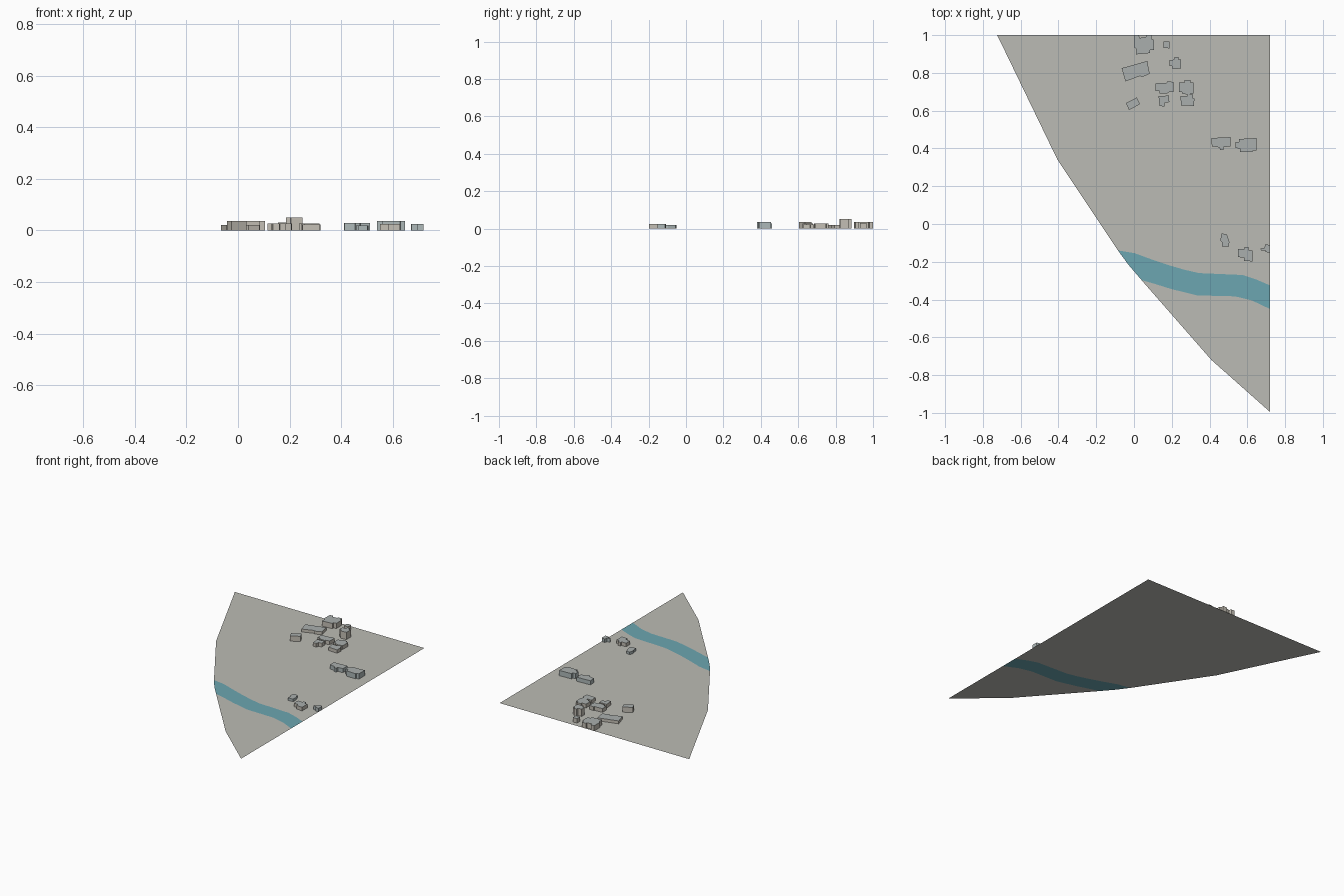
import bpy, bmesh


def material(name, rgb):
    m = bpy.data.materials.new(name)
    m.diffuse_color = (*rgb, 1)
    return m


GROUND = material("ground", (0.50, 0.50, 0.46))
WATER = material("water", (0.15, 0.38, 0.44))
ROOF = material("roof", (0.40, 0.43, 0.42))
BEIGE = material("beige_wall", (0.55, 0.52, 0.46))
BLUE = material("blue_wall", (0.42, 0.48, 0.48))


def plot(name, pts, mats, height=0.0):
    """Flat outline, or walls and flat roof when a height is given."""
    bm = bmesh.new()
    area = sum(a[0] * b[1] - b[0] * a[1] for a, b in zip(pts, pts[1:] + pts[:1]))
    if area < 0:
        pts = pts[::-1]
    top = [bm.verts.new((x, y, height)) for x, y in pts]
    bm.faces.new(top)
    if height:
        low = [bm.verts.new((x, y, 0)) for x, y in pts]
        n = len(pts)
        for i in range(n):
            j = (i + 1) % n
            bm.faces.new((low[i], low[j], top[j], top[i])).material_index = 1
    me = bpy.data.meshes.new(name)
    bm.to_mesh(me)
    bm.free()
    for m in mats:
        me.materials.append(m)
    ob = bpy.data.objects.new(name, me)
    bpy.context.collection.objects.link(ob)
    return ob


def building(name, height, wall, pts):
    plot(name, pts, (ROOF, wall), height)


# River between its two banks, with ground on either side
north_bank = [(-.085, -.14), (.005, -.155), (.10, -.19), (.19, -.22), (.27, -.243),
              (.345, -.26), (.575, -.27), (.645, -.293), (.72, -.325)]
south_bank = [(.04, -.297), (.12, -.32), (.20, -.345), (.335, -.378), (.535, -.383),
              (.625, -.405), (.72, -.45)]
plot("river", north_bank + south_bank[::-1] + [(-.03, -.215)], [WATER])
plot("north_ground", north_bank + [(.72, 1), (-.725, 1), (-.70, .95), (-.405, .34)], [GROUND])
plot("south_ground", south_bank + [(.72, -.995), (.41, -.72)], [GROUND])

# Northern cluster of buildings
building("north_hall", .036, BEIGE, [
    (0, 1), (.025, 1), (.03, .985), (.063, .99), (.063, 1), (.093, 1), (.093, .98),
    (.105, .975), (.105, .92), (.085, .92), (.085, .905), (.01, .898), (.01, .93), (0, .935)])
building("long_hall", .020, BEIGE, [
    (-.065, .825), (.07, .863), (.083, .795), (.04, .777), (.033, .784), (-.045, .755)])
building("west_house", .036, BEIGE, [(-.043, .64), (.015, .67), (.032, .635), (-.026, .603)])
building("shed", .030, BEIGE, [(.155, .965), (.187, .965), (.187, .93), (.155, .932)])
building("tower_house", .050, BEIGE, [
    (.187, .868), (.212, .87), (.215, .885), (.235, .885), (.235, .87), (.25, .87),
    (.25, .823), (.205, .82), (.203, .835), (.187, .837)])
building("middle_house", .026, BEIGE, [
    (.115, .745), (.175, .748), (.175, .755), (.21, .752), (.208, .70), (.18, .697),
    (.178, .69), (.135, .69), (.135, .703), (.115, .703)])
building("middle_east_house", .026, BEIGE, [
    (.237, .75), (.268, .75), (.268, .762), (.298, .762), (.298, .75), (.315, .748),
    (.315, .69), (.283, .685), (.255, .69), (.255, .70), (.237, .70)])
building("south_house", .026, BEIGE, [
    (.13, .677), (.185, .68), (.187, .645), (.163, .643), (.16, .622), (.135, .625)])
building("south_east_house", .023, BEIGE, [
    (.245, .677), (.283, .677), (.283, .685), (.312, .685), (.312, .665), (.32, .663),
    (.317, .625), (.25, .628)])

# Eastern pair of buildings
building("east_house_a", .028, BLUE, [
    (.41, .455), (.512, .46), (.512, .41), (.475, .408), (.473, .393), (.455, .393),
    (.453, .405), (.412, .412)])
building("east_house_b", .036, BLUE, [
    (.557, .45), (.648, .455), (.648, .39), (.63, .388), (.628, .38), (.56, .382),
    (.56, .40), (.538, .402), (.538, .435), (.557, .435)])

# Houses by the river
building("river_house_a", .018, BLUE, [
    (.465, -.05), (.492, -.055), (.505, -.095), (.502, -.12), (.465, -.12), (.465, -.095),
    (.458, -.09), (.46, -.065)])
building("river_house_b", .025, BEIGE, [
    (.55, -.133), (.585, -.133), (.585, -.122), (.605, -.122), (.605, -.138), (.627, -.14),
    (.627, -.198), (.583, -.195), (.583, -.178), (.55, -.175)])
building("river_house_c", .025, BLUE, [
    (.67, -.13), (.69, -.127), (.695, -.107), (.72, -.112), (.72, -.153), (.695, -.148),
    (.695, -.14), (.672, -.14)])
